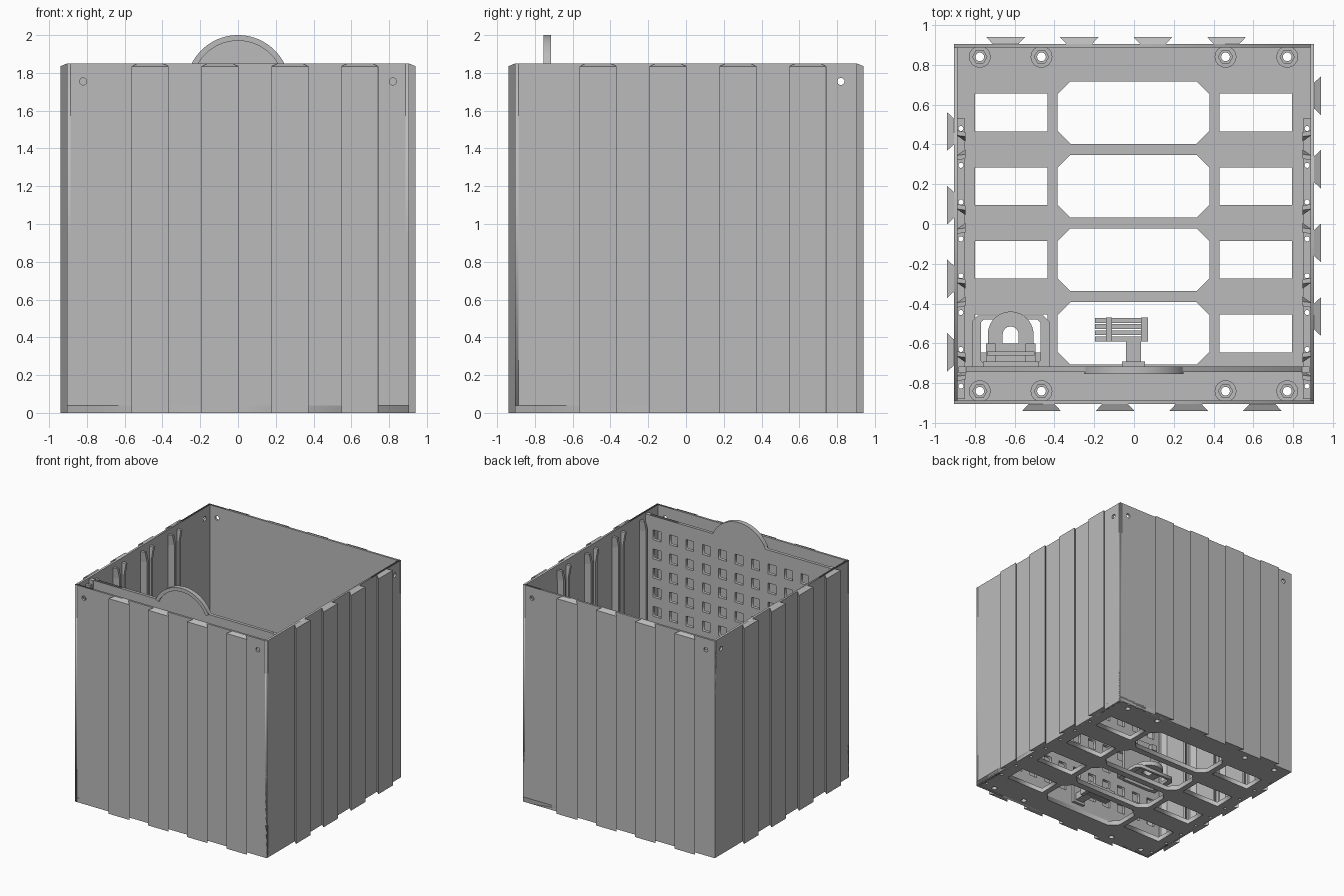
import bpy, bmesh, math
from mathutils import Matrix, Vector

if "Cube" in bpy.data.objects:
    bpy.data.objects.remove(bpy.data.objects["Cube"])

grey = bpy.data.materials.new("plain_grey")
grey.use_nodes = True
grey.diffuse_color = (0.5, 0.5, 0.5, 1)
grey.node_tree.nodes["Principled BSDF"].inputs["Base Color"].default_value = (0.5, 0.5, 0.5, 1)

HALF, TOP, THICK, FLOOR = 0.905, 1.85, 0.018, 0.04
PITCH = 0.37
UPRIGHT = Matrix.Rotation(math.pi / 2, 4, 'X')


def add(name, mesh):
    ob = bpy.data.objects.new(name, mesh)
    mesh.materials.clear()
    mesh.materials.append(grey)
    bpy.context.collection.objects.link(ob)
    return ob


def rect(x0, x1, y0, y1, c=0):
    if not c:
        return [(x0, y0), (x1, y0), (x1, y1), (x0, y1)]
    return [(x0 + c, y0), (x1 - c, y0), (x1, y0 + c), (x1, y1 - c),
            (x1 - c, y1), (x0 + c, y1), (x0, y1 - c), (x0, y0 + c)]


def arc(cx, cy, r, a0=0, a1=360, n=16):
    end = n if a1 - a0 == 360 else n - 1
    return [(cx + r * math.cos(math.radians(a0 + (a1 - a0) * i / end)),
             cy + r * math.sin(math.radians(a0 + (a1 - a0) * i / end))) for i in range(n)]


def plate(name, loops, thick, matrix):
    """Flat plate: first loop is the outline, the others are holes."""
    cu = bpy.data.curves.new(name, 'CURVE')
    cu.dimensions, cu.fill_mode, cu.extrude = '2D', 'BOTH', thick / 2
    for loop in loops:
        sp = cu.splines.new('POLY')
        sp.points.add(len(loop) - 1)
        for p, (x, y) in zip(sp.points, loop):
            p.co = (x, y, 0, 1)
        sp.use_cyclic_u = True
    tmp = bpy.data.objects.new(name + "_outline", cu)
    bpy.context.collection.objects.link(tmp)
    dg = bpy.context.evaluated_depsgraph_get()
    me = bpy.data.meshes.new_from_object(tmp.evaluated_get(dg))
    bpy.data.objects.remove(tmp)
    me.transform(matrix)
    return add(name, me)


def loft(name, sections, matrix=Matrix()):
    """Solid through a stack of matching cross-sections of 3D points."""
    bm = bmesh.new()
    rings = [[bm.verts.new(p) for p in s] for s in sections]
    n = len(rings[0])
    bm.faces.new(rings[0])
    bm.faces.new(rings[-1])
    for a, b in zip(rings, rings[1:]):
        for i in range(n):
            bm.faces.new((a[i], a[(i + 1) % n], b[(i + 1) % n], b[i]))
    bmesh.ops.recalc_face_normals(bm, faces=bm.faces)
    bm.transform(matrix)
    me = bpy.data.meshes.new(name)
    bm.to_mesh(me)
    bm.free()
    return add(name, me)


def box(name, x0, x1, y0, y1, z0, z1):
    return loft(name, [[(x, y, z) for x, y in rect(x0, x1, y0, y1)] for z in (z0, z1)])


# Floor with windows, screw holes and small drain holes
bolts = [(x, y) for x in (-0.775, -0.465, 0.46, 0.77) for y in (-0.84, 0.84)]
loops = [rect(-HALF, HALF, -HALF, HALF)]
for i in range(4):
    y = 0.56 - PITCH * i
    loops.append(rect(-0.385, 0.38, y - 0.157, y + 0.157, 0.065))
    loops.append(rect(-0.8, -0.435, y - 0.095, y + 0.095))
    loops.append(rect(0.43, 0.795, y - 0.095, y + 0.095))
loops += [arc(x, y, 0.022) for x, y in bolts]
drains = [(s * 0.87, 0.48 - PITCH / 2 * i) for s in (-1, 1) for i in range(8)]
loops += [arc(x, y, 0.013, n=10) for x, y in drains]
plate("floor", loops, FLOOR, Matrix.Translation((0, 0, FLOOR / 2)))

# Raised nut seats and edge strips on the floor
for x, y in bolts:
    plate("nut_seat", [arc(x, y, 0.055), arc(x, y, 0.036, n=6)], 0.02,
          Matrix.Translation((0, 0, FLOOR + 0.01)))
for s in (-1, 1):
    holes = [arc(x, y, 0.013, n=10) for x, y in drains if x * s > 0]
    x0, x1 = sorted((s * 0.85, s * 0.89))
    plate("edge_strip", [rect(x0, x1, -0.88, 0.53)] + holes, 0.01,
          Matrix.Translation((0, 0, FLOOR + 0.005)))

# Four walls, each with four dovetail tongues
for k, (side, holes) in enumerate((("front", (-0.82, 0.82)), ("left", (0.82,)),
                                   ("back", (-0.82, 0.82)), ("right", (-0.82,)))):
    turn = Matrix.Rotation(k * math.pi / 2, 4, 'Z')
    place = turn @ Matrix.Translation((0, -HALF + THICK / 2, 0)) @ UPRIGHT
    plate(side + "_wall", [rect(-HALF, HALF, 0, TOP)] + [arc(u, 1.755, 0.019) for u in holes],
          THICK, place)
    for i in range(4):
        u = -0.465 + PITCH * i
        shape = [(u - 0.065, -HALF), (u + 0.065, -HALF), (u + 0.0975, -0.94), (u - 0.0975, -0.94)]
        loft(side + "_dovetail", [[(x, y, 0) for x, y in shape],
             [(x, y, TOP if y == -HALF else TOP - 0.015) for x, y in shape]], turn)

# Slanted guide rails inside the side walls, flared at the top
for s in (-1, 1):
    for i in range(4):
        yc = 0.395 - PITCH * i
        for d in (-1, 1):
            def section(z, flare):
                pts = [(0.89, 0.05), (0.89, 0.075), (0.848, 0.042), (0.848, 0.02)]
                return [(s * x, yc + d * (y + flare * (y < 0.045)), z) for x, y in pts]
            loft("guide_rail", [section(FLOOR, 0), section(1.72, 0), section(1.81, 0.025)])

# Perforated sliding panel with a round grip
grip_z, grip_r = 1.725, 0.275
a = math.degrees(math.asin((1.84 - grip_z) / grip_r))
outline = [(0.845, FLOOR), (0.845, 1.84)] + arc(0, grip_z, grip_r, a, 180 - a, 32)
outline += [(-0.845, 1.84), (-0.845, FLOOR)]
slots = []
for c in range(-5, 6):
    for r in range(10):
        x, z = c * 0.155, 1.68 - r * 0.163
        slots.append(rect(x - 0.037, x + 0.037, z - 0.042, z + 0.042))
plate("perforated_panel", [outline] + slots, 0.028, Matrix.Translation((0, -0.729, 0)) @ UPRIGHT)
rim = arc(0, grip_z, grip_r, a, 180 - a, 32) + arc(0, grip_z, 0.245, a, 180 - a, 32)[::-1]
plate("grip_rim", [rim], 0.012, Matrix.Translation((0, -0.749, 0)) @ UPRIGHT)
for s in (-1, 1):
    box("panel_edge", s * 0.862 - 0.02, s * 0.862 + 0.02, -0.75, -0.715, FLOOR, 1.84)

# Arched holder hooked on the panel
cx = -0.62
arch = [(cx + 0.115, -0.7)] + arc(cx, -0.555, 0.115, 0, 180, 20) + [(cx - 0.115, -0.7)]
slot = [(cx + 0.04, -0.6)] + arc(cx, -0.555, 0.04, 0, 180, 12) + [(cx - 0.04, -0.6)]
plate("holder_arch", [arch, slot], 0.04, Matrix.Translation((0, 0, 0.56)))
frame = [(cx - 0.195, -0.715), (cx + 0.195, -0.715), (cx + 0.195, -0.49), (cx + 0.165, -0.46),
         (cx - 0.165, -0.46), (cx - 0.195, -0.49)]
plate("holder_frame", [frame, rect(cx - 0.15, cx + 0.15, -0.7, -0.48, 0.015)], 0.03,
      Matrix.Translation((0, 0, 0.5)))
box("holder_back", cx - 0.14, cx + 0.14, -0.716, -0.69, 0.48, 0.9)
for s in (-1, 1):
    box("holder_hook", cx + s * 0.1 - 0.025, cx + s * 0.1 + 0.025, -0.69, -0.6, 0.8, 0.85)
box("holder_bar", cx - 0.12, cx + 0.12, -0.66, -0.64, 0.78, 0.87)

# Small hinged clip behind the panel
box("clip_arm", -0.04, 0.035, -0.716, -0.59, 0.1, 0.16)
box("clip_base", -0.06, 0.055, -0.716, -0.69, 0.08, 0.26)
box("clip_block", 0.035, 0.07, -0.59, -0.47, 0.09, 0.17)
for i in range(4):
    y = -0.59 + i * 0.031
    box("clip_knuckle", -0.195, 0.04, y, y + 0.025, 0.1, 0.16)
box("clip_pin", -0.14, -0.11, -0.59, -0.47, 0.12, 0.17)
